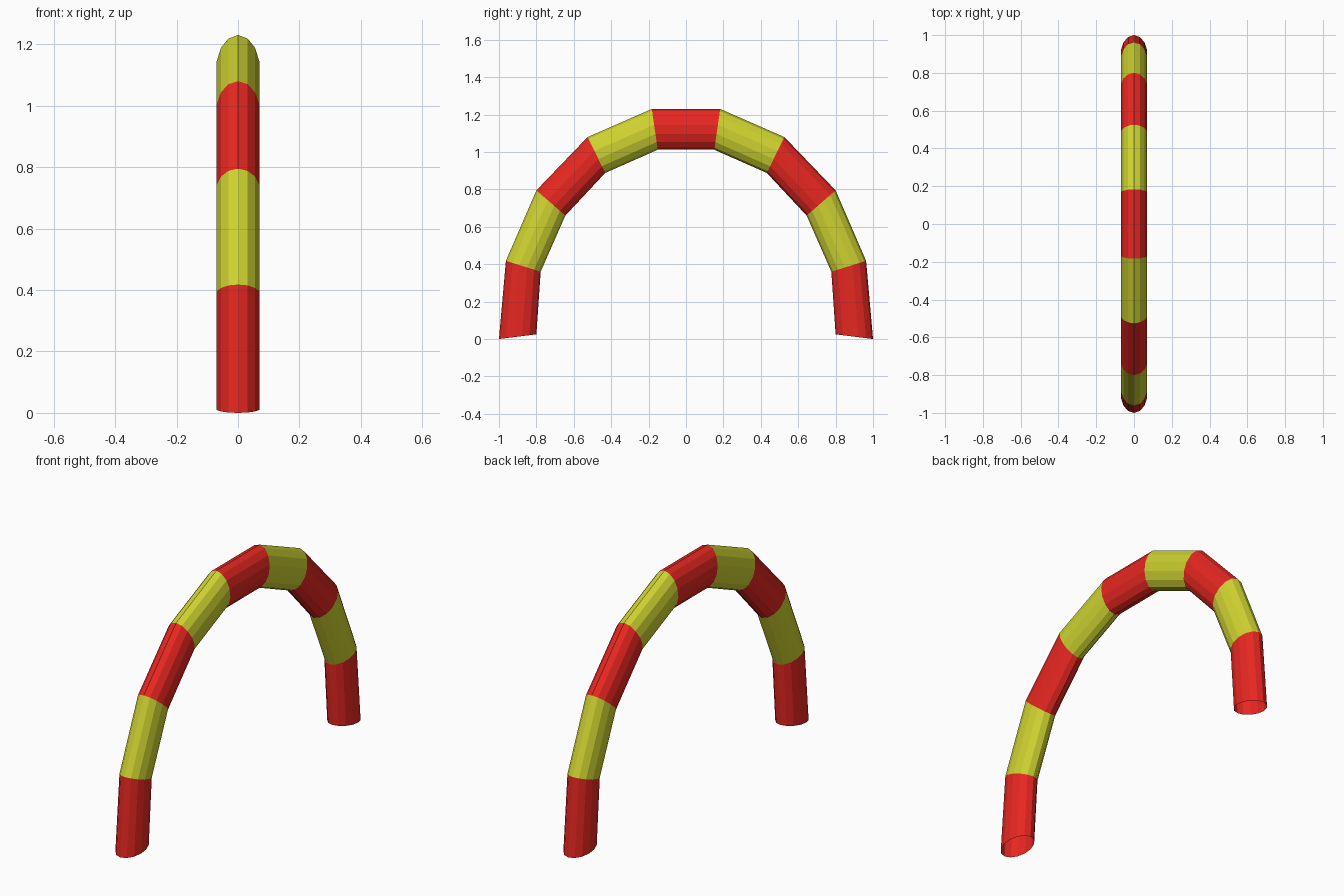
import bpy, math
from mathutils import Vector

if "Cube" in bpy.data.objects:
    bpy.data.objects.remove(bpy.data.objects["Cube"])

SIDES = 14
HALF_WIDTH = 0.071

# (outer, inner) edge points of each joint in the y/z plane, foot to crown
half = [((1.0, 0.0), (0.80, 0.025)),
        ((0.963, 0.418), (0.777, 0.36)),
        ((0.80, 0.795), (0.645, 0.66)),
        ((0.526, 1.08), (0.432, 0.888)),
        ((0.183, 1.23), (0.151, 1.012))]
joints = [tuple((-y, z) for y, z in j) for j in half] + half[::-1]


def material(name, color):
    m = bpy.data.materials.new(name)
    m.diffuse_color = (*color, 1)
    m.use_nodes = True
    m.node_tree.nodes["Principled BSDF"].inputs["Base Color"].default_value = m.diffuse_color
    return m


red = material("red", (0.8, 0.02, 0.015))
yellow = material("yellow", (0.62, 0.65, 0.03))


def ring(joint):
    """Elliptical cross-section spanning the outer and inner points."""
    outer, inner = (Vector((0, *p)) for p in joint)
    mid, radial = (outer + inner) / 2, (outer - inner) / 2
    side = Vector((HALF_WIDTH, 0, 0))
    angles = [2 * math.pi * i / SIDES for i in range(SIDES)]
    return [mid + radial * math.cos(a) + side * math.sin(a) for a in angles]


# One hollow tube with alternating red and yellow bands
verts = [v for j in joints for v in ring(j)]
faces, bands = [], []
for s in range(len(joints) - 1):
    for i in range(SIDES):
        k = (i + 1) % SIDES
        a, b = s * SIDES, (s + 1) * SIDES
        faces.append((a + i, b + i, b + k, a + k))
        bands.append(s % 2)

mesh = bpy.data.meshes.new("striped_arch")
mesh.from_pydata(verts, [], faces)
mesh.materials.append(red)
mesh.materials.append(yellow)
mesh.polygons.foreach_set("material_index", bands)
mesh.update()
arch = bpy.data.objects.new("striped_arch", mesh)
bpy.context.collection.objects.link(arch)
